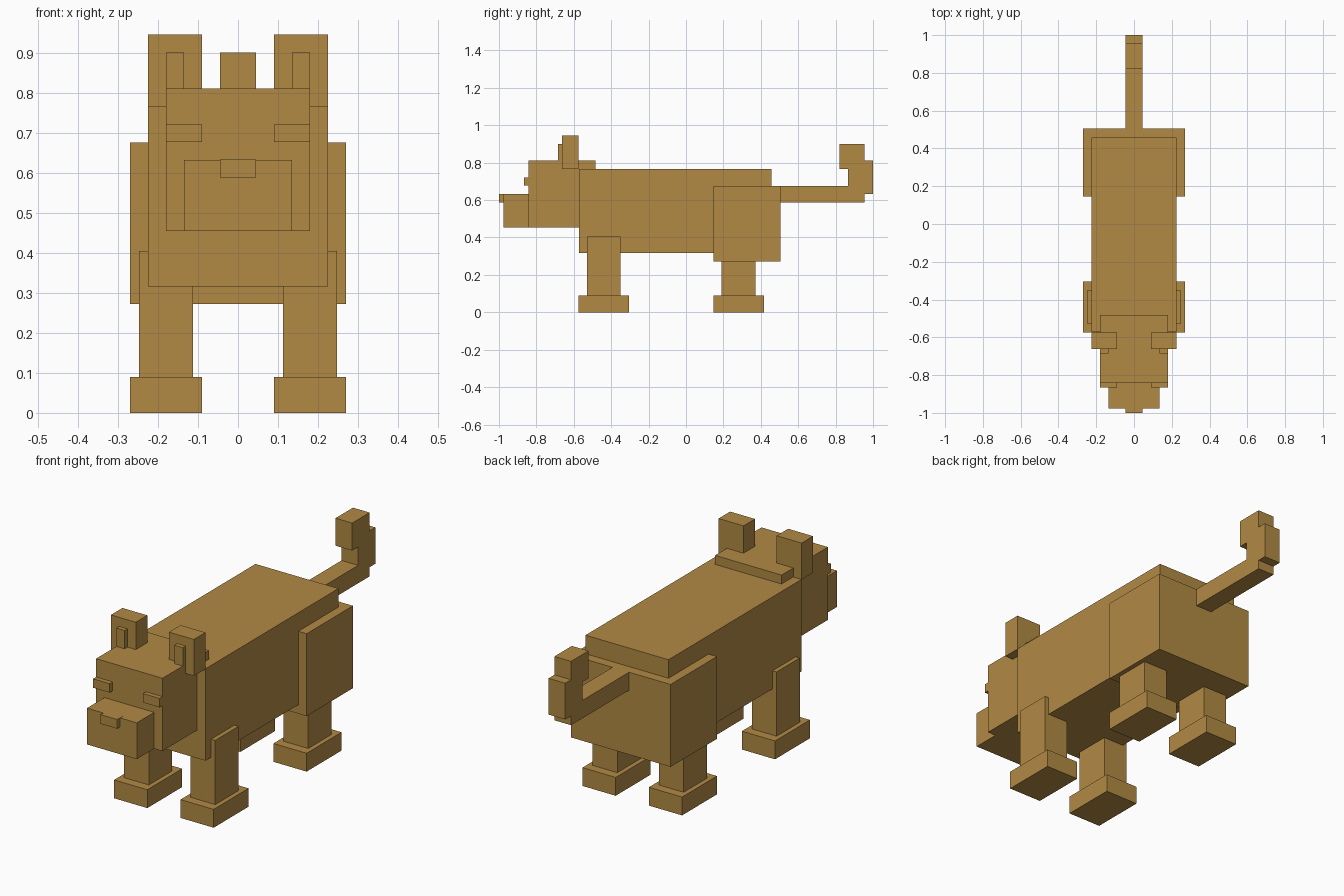
import bpy

fur = bpy.data.materials.new("tan fur")
fur.diffuse_color = (0.445, 0.254, 0.058, 1.0)


def box(name, x, y, z):
    """Axis-aligned box from (min, max) ranges."""
    bpy.ops.mesh.primitive_cube_add(size=1, location=[(a + b) / 2 for a, b in (x, y, z)])
    ob = bpy.context.object
    ob.name = name
    ob.scale = [b - a for a, b in (x, y, z)]
    bpy.ops.object.transform_apply(location=False, rotation=False, scale=True)
    ob.data.materials.append(fur)
    return ob


def pair(name, x, y, z):
    """Matching boxes on both sides of the body."""
    box("right_" + name, x, y, z)
    box("left_" + name, (-x[1], -x[0]), y, z)


# Torso
box("body", (-0.225, 0.225), (-0.573, 0.457), (0.316, 0.767))
box("haunches", (-0.27, 0.27), (0.146, 0.505), (0.272, 0.676))

# Head
box("head", (-0.18, 0.18), (-0.842, -0.483), (0.454, 0.811))
box("snout", (-0.135, 0.135), (-0.977, -0.84), (0.454, 0.632))
box("nose", (-0.045, 0.045), (-1.0, -0.95), (0.588, 0.633))
pair("eye", (0.09, 0.18), (-0.865, -0.84), (0.677, 0.721))
pair("ear", (0.09, 0.225), (-0.663, -0.574), (0.766, 0.945))
pair("inner_ear", (0.135, 0.18), (-0.685, -0.66), (0.79, 0.901))

# Legs and paws
for end, y in (("front", -0.439), ("back", 0.281)):
    top = 0.405 if end == "front" else 0.30
    pair(end + "_leg", (0.113, 0.247), (y - 0.09, y + 0.09), (0.08, top))
    pair(end + "_paw", (0.09, 0.27), (y - 0.135, y + 0.135), (0.0, 0.09))

# Curled tail
box("tail_base", (-0.045, 0.045), (0.50, 0.955), (0.588, 0.676))
box("tail_bend", (-0.045, 0.045), (0.866, 1.0), (0.633, 0.811))
box("tail_tip", (-0.045, 0.045), (0.82, 0.955), (0.766, 0.901))
